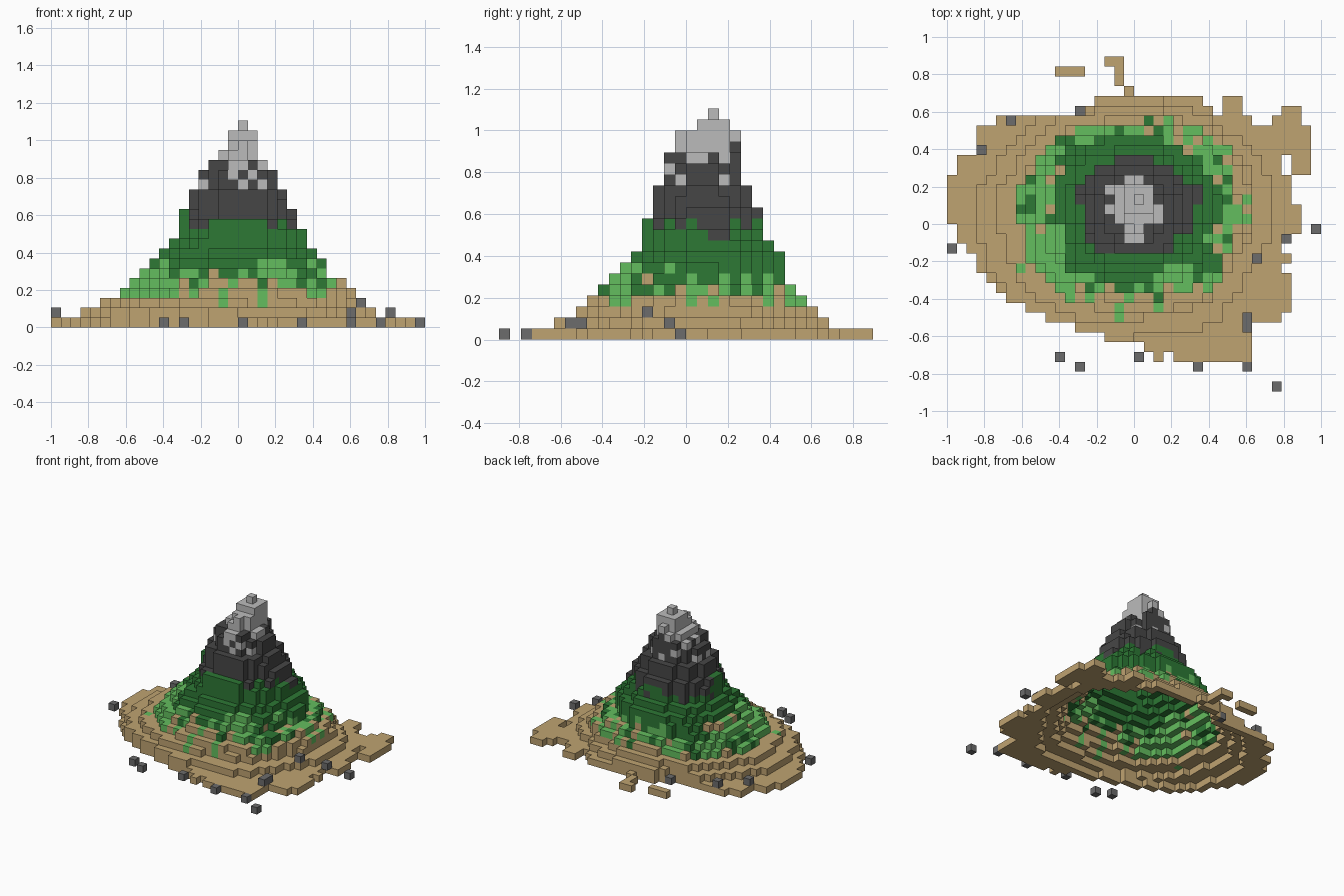
import bpy, bmesh, random
from mathutils import Vector, noise

random.seed(4)
cube = bpy.data.objects.get("Cube")
if cube:
    bpy.data.objects.remove(cube)

S = 2 / 38             # edge of one block
COLS, ROWS = 38, 34    # blocks across the whole footprint
DIRS = [Vector(d) for d in ((1, 0, 0), (-1, 0, 0), (0, 1, 0), (0, -1, 0), (0, 0, 1), (0, 0, -1))]

COLORS = {
    "sand": (0.52, 0.366, 0.165),
    "light_grass": (0.127, 0.515, 0.114),
    "dark_grass": (0.026, 0.188, 0.035),
    "dark_stone": (0.062, 0.062, 0.062),
    "snow": (0.5, 0.5, 0.5),
    "boulder": (0.15, 0.15, 0.15),
}

# Beach outline: runs of blocks for each row, from the back to the front
BEACH = [
    [(16, 18)], [(11, 14), (17, 18)], [(17, 18)], [(18, 19)],
    [(15, 26), (28, 30)], [(14, 27), (28, 30), (34, 36)],
    [(5, 31), (33, 36)], [(3, 37)], [(3, 37)], [(3, 37)],
    [(1, 34), (35, 37)], [(1, 34), (35, 37)], [(0, 35)], [(0, 35)],
    [(0, 35)], [(0, 36)], [(0, 36)], [(1, 36)], [(1, 34)], [(2, 34)],
    [(3, 35)], [(3, 34)], [(4, 35)], [(5, 35)], [(6, 35)], [(8, 35)],
    [(10, 34)], [(13, 31)], [(16, 31)], [(20, 31)], [(21, 22), (23, 31)],
]

# Mountain layers going up: left, right, front and back limits in blocks
LAYERS = [
    (3, 33, 5, 30), (5, 31, 7, 29), (7, 31, 8, 28), (8, 30, 9, 27),
    (9, 28, 10, 26), (10, 28, 11, 26), (11, 27, 12, 26), (12, 26, 13, 25),
    (13, 26, 13, 24), (13, 25, 13, 24), (13, 25, 14, 24), (14, 24, 14, 23),
    (14, 24, 14, 23), (15, 23, 15, 22), (15, 23, 15, 22), (16, 22, 15, 22),
    (17, 21, 16, 22), (18, 21, 16, 22), (18, 21, 18, 21), (19, 20, 19, 20),
]

# Loose boulders: column, row from the back, layer
BOULDERS = [
    (6, 6, 1), (3, 9, 1), (13, 5, 0), (12, 6, 1), (0, 19, 1), (37, 17, 0),
    (34, 18, 1), (31, 20, 2), (30, 26, 1), (30, 27, 1), (11, 30, 0),
    (13, 31, 0), (19, 30, 0), (25, 31, 0), (30, 31, 0), (33, 33, 0),
]

# Chances of sand, light grass and dark grass on the mixed lower slopes
SLOPE_MIX = {2: (95, 5, 0), 3: (55, 40, 5), 4: (40, 42, 18), 5: (6, 40, 54), 6: (0, 18, 82)}


def inside(i, j, k, box):
    """True where a block lies in the slightly uneven oval of its layer."""
    left, right, front, back = box
    u = (2 * i + 1 - left - right) / (right - left)
    v = (2 * j + 1 - front - back) / (back - front)
    wobble = noise.noise(Vector((2 * u, 2 * v, k * 0.3)))
    return u * u + v * v <= 1.0 + 0.15 * wobble


def surface(i, j, k):
    """Choose the ground cover from the height."""
    roll = random.random()
    if k < 2:
        return "sand"
    if k in SLOPE_MIX:
        weights = SLOPE_MIX[k]
        if i < 12 and k > 2:            # lusher left slope
            weights = (8, 80, 12)
        return random.choices(("sand", "light_grass", "dark_grass"), weights)[0]
    if k < 9:
        return "dark_grass"
    if k < 12:
        grass = (0.75, 0.45, 0.08)[k - 9] + (0.2 if j < 17 and k < 11 else 0)
        return "dark_grass" if roll < grass else "dark_stone"
    if k < 14:
        return "dark_stone"
    if k < 17:
        return "snow" if roll < 0.22 else "dark_stone"
    return "snow" if k > 17 or roll < 0.8 else "dark_stone"


def build(name, cells, occupied):
    """Make one blocky object, leaving out faces between touching blocks."""
    bm = bmesh.new()
    origin = Vector((COLS / 2 - 0.5, ROWS / 2 - 0.5, -0.5))
    for cell in sorted(cells):
        center = Vector(cell) - origin
        for d in DIRS:
            if tuple(int(a + b) for a, b in zip(cell, d)) in occupied:
                continue
            a = Vector((d.y, d.z, d.x))
            b = d.cross(a)
            corners = (a + b, b - a, -a - b, a - b)
            bm.faces.new([bm.verts.new((center + (d + c) / 2) * S) for c in corners])
    bmesh.ops.remove_doubles(bm, verts=bm.verts, dist=S / 100)
    mesh = bpy.data.meshes.new(name)
    bm.to_mesh(mesh)
    bm.free()
    mat = bpy.data.materials.new(name)
    mat.use_nodes = True
    color = (*COLORS[name], 1)
    mat.diffuse_color = color
    bsdf = mat.node_tree.nodes["Principled BSDF"]
    bsdf.inputs["Base Color"].default_value = color
    bsdf.inputs["Roughness"].default_value = 0.9
    mesh.materials.append(mat)
    bpy.context.collection.objects.link(bpy.data.objects.new(name, mesh))


# Solid island: the beach, then the stacked ovals
solid = {(i, ROWS - 1 - r, 0) for r, runs in enumerate(BEACH) for a, b in runs for i in range(a, b)}
for k, box in enumerate(LAYERS, 1):
    solid |= {(i, j, k) for i in range(COLS) for j in range(ROWS)
              if inside(i, j, k, box) and (i, j, k - 1) in solid}

# Keep only the outer shell, open underneath, and sort it by ground cover
parts = {name: set() for name in COLORS}
for i, j, k in sorted(solid):
    around = ((i + 1, j, k), (i - 1, j, k), (i, j + 1, k), (i, j - 1, k), (i, j, k + 1))
    if any(c not in solid for c in around):
        parts[surface(i, j, k)].add((i, j, k))

# Boulders fill only free places
parts["boulder"] = {(i, ROWS - 1 - r, k) for i, r, k in BOULDERS} - solid

occupied = set().union(*parts.values())
for name, cells in parts.items():
    build(name, cells, occupied)
